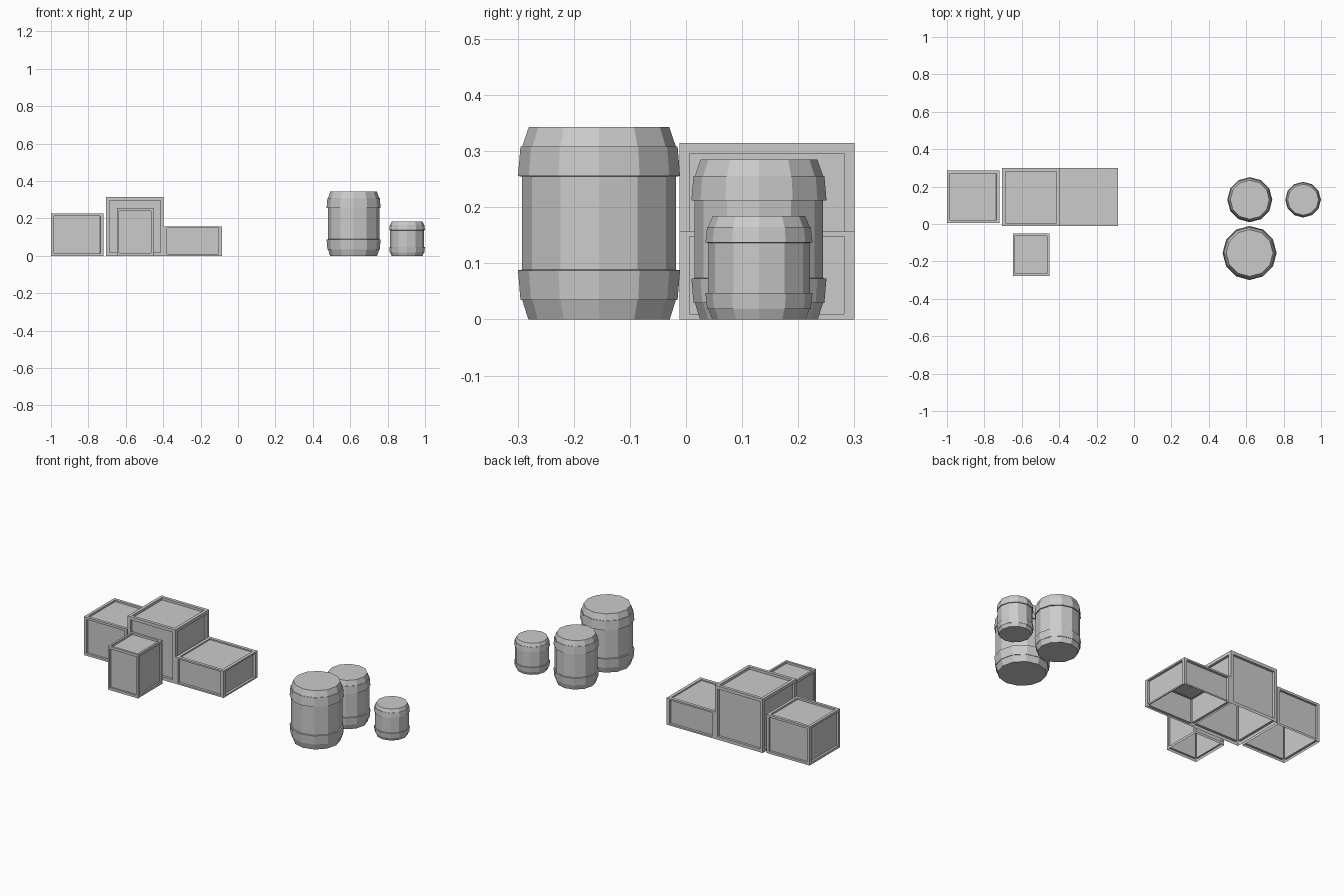
import bpy, bmesh
from math import sin, cos, tau

if "Cube" in bpy.data.objects:
    bpy.data.objects.remove(bpy.data.objects["Cube"])


def add_object(name, bm, location):
    mesh = bpy.data.meshes.new(name)
    bm.to_mesh(mesh)
    bm.free()
    obj = bpy.data.objects.new(name, mesh)
    obj.location = location
    bpy.context.collection.objects.link(obj)
    return obj


# Crate: cube with framed, recessed panels and an open underside
def crate(name, x0, x1, y0, y1, height):
    bm = bmesh.new()
    bmesh.ops.create_cube(bm, size=1)
    bm.normal_update()
    bottom = [f for f in bm.faces if f.normal.z < -0.5]
    bmesh.ops.delete(bm, geom=bottom, context='FACES_ONLY')
    panels = list(bm.faces)
    bmesh.ops.inset_individual(bm, faces=panels, thickness=0.083)
    bm.normal_update()
    # push each panel straight in, leaving a stepped frame
    bmesh.ops.inset_individual(bm, faces=panels, thickness=0.0005, depth=-0.045)
    bmesh.ops.scale(bm, vec=(x1 - x0, y1 - y0, height), verts=bm.verts)
    add_object(name, bm, ((x0 + x1) / 2, (y0 + y1) / 2, height / 2))


# Barrel: lathed faceted profile with two raised hoops
SIDES = 12
HALF = [(0.126, 0), (0.137, 0.035), (0.140, 0.035),
        (0.1445, 0.0875), (0.1375, 0.0885)]
TOTAL = 0.343
UPPER = [(0.1375, 0.2545), (0.1445, 0.2555), (0.140, 0.308),
         (0.137, 0.308), (0.125, TOTAL)]


def barrel(name, x, y, width, height):
    bm = bmesh.new()
    rings = []
    for r, z in HALF + UPPER:
        rings.append([bm.verts.new((r * width * sin(tau * i / SIDES),
                                    r * width * cos(tau * i / SIDES),
                                    z * height)) for i in range(SIDES)])
    for a, b in zip(rings, rings[1:]):
        for i in range(SIDES):
            j = (i + 1) % SIDES
            bm.faces.new((a[i], a[j], b[j], b[i]))
    bm.faces.new(rings[0])
    bm.faces.new(rings[-1])
    bmesh.ops.recalc_face_normals(bm, faces=bm.faces)
    add_object(name, bm, (x, y, 0))


# Crate stack
crate("left_crate", -1.0, -0.72, 0.005, 0.287, 0.225)
crate("large_crate", -0.706, -0.397, -0.012, 0.30, 0.314)
crate("low_crate", -0.397, -0.085, -0.012, 0.30, 0.157)
crate("small_crate", -0.647, -0.453, -0.277, -0.052, 0.255)

# Barrel group
barrel("large_barrel", 0.618, -0.155, 1.0, 1.0)
barrel("medium_barrel", 0.619, 0.13, 0.833, 0.831)
barrel("small_barrel", 0.904, 0.13, 0.66, 0.536)
